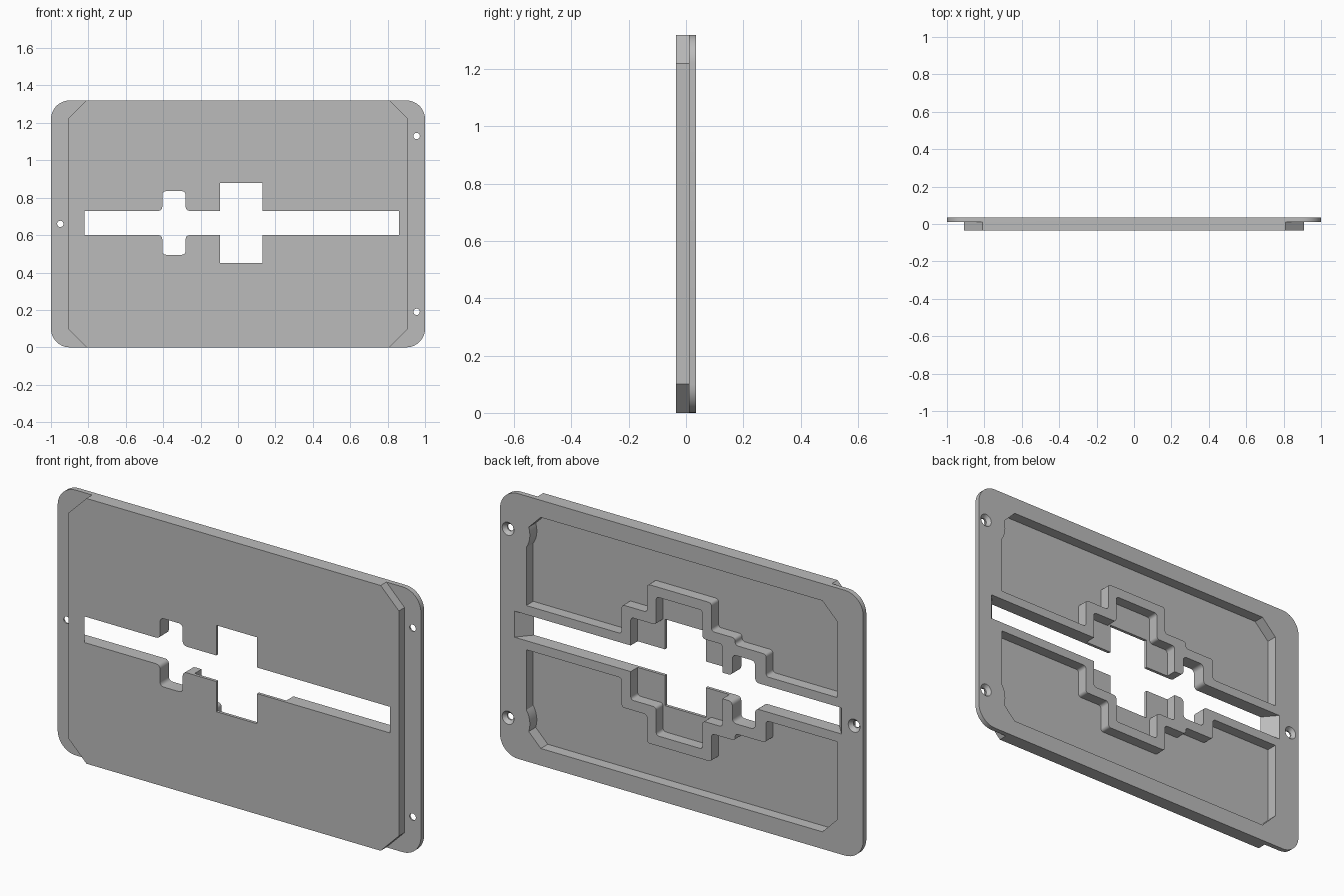
import bpy
import bmesh
from math import pi, radians
from mathutils import Matrix

cube = bpy.data.objects.get("Cube")
if cube:
    bpy.data.objects.remove(cube, do_unlink=True)

MID = 0.66            # height of the centre line
FRONT, BACK = -0.035, 0.035
FLOOR = -0.02         # back face of the thin front sheet
SLOT_MID = 0.665

grey = bpy.data.materials.new("plain_grey")
grey.use_nodes = True
grey.diffuse_color = (0.5, 0.5, 0.5, 1)
shader = next(n for n in grey.node_tree.nodes if n.type == "BSDF_PRINCIPLED")
shader.inputs["Base Color"].default_value = grey.diffuse_color
shader.inputs["Roughness"].default_value = 0.6


def add_object(name, bm):
    bmesh.ops.recalc_face_normals(bm, faces=bm.faces[:])
    mesh = bpy.data.meshes.new(name)
    bm.to_mesh(mesh)
    bm.free()
    mesh.materials.append(grey)
    obj = bpy.data.objects.new(name, mesh)
    bpy.context.collection.objects.link(obj)
    return obj


def prism(name, outline, y0, y1, radius=0, segments=4, rounded=lambda x: True):
    """Extrude an x-z outline along y and round its chosen corners."""
    bm = bmesh.new()
    face = bm.faces.new([bm.verts.new((x, y0, z)) for x, z in outline])
    new = bmesh.ops.extrude_face_region(bm, geom=[face])["geom"]
    moved = [v for v in new if isinstance(v, bmesh.types.BMVert)]
    bmesh.ops.translate(bm, verts=moved, vec=(0, y1 - y0, 0))
    if radius:
        edges = [e for e in bm.edges
                 if abs(e.verts[0].co.y - e.verts[1].co.y) > 0.001
                 and rounded(e.verts[0].co.x)]
        bmesh.ops.bevel(bm, geom=edges, offset=radius, segments=segments,
                        profile=0.5, affect="EDGES")
    return add_object(name, bm)


def cone(name, x, z, y0, y1, r0, r1, sides=24):
    bm = bmesh.new()
    turn = Matrix.Translation((x, (y0 + y1) / 2, z)) @ Matrix.Rotation(-pi / 2, 4, "X")
    bmesh.ops.create_cone(bm, cap_ends=True, segments=sides, radius1=r0,
                          radius2=r1, depth=y1 - y0, matrix=turn)
    return add_object(name, bm)


def mirrored(top):
    """Close an upper outline with its reflection below the slot line."""
    return top + [(x, 2 * SLOT_MID - z) for x, z in reversed(top)]


def cut(target, cutter):
    mod = target.modifiers.new("cut", "BOOLEAN")
    mod.operation = "DIFFERENCE"
    mod.solver = "EXACT"
    mod.object = cutter
    bpy.context.view_layer.objects.active = target
    bpy.ops.object.modifier_apply(modifier=mod.name)
    bpy.data.objects.remove(cutter, do_unlink=True)


# Rounded plate
plate = prism("slotted_cover_plate", [(-1, 0), (1, 0), (1, 1.32), (-1, 1.32)],
              FRONT, BACK, 0.1, 10)

# Step the front back at both ends, leaving a chamfered raised slab
for s in (-1, 1):
    step = [(0.71, 1.42), (0.91, 1.22), (0.91, 0.1), (0.71, -0.1), (1.1, -0.1), (1.1, 1.42)]
    cut(plate, prism("end_step", [(s * x, z) for x, z in step], -0.1, 0.01))

# Back pocket, interrupted by the stepped rim and the screw bosses
px, pz, c = 0.855, 0.575, 0.08
pocket = prism("back_pocket",
               [(px, MID + pz - c), (px - c, MID + pz), (c - px, MID + pz), (-px, MID + pz - c),
                (-px, MID - pz + c), (c - px, MID - pz), (px - c, MID - pz), (px, MID - pz + c)],
               FLOOR, 0.08)
rim = mirrored([(-1.2, 0.775), (-0.465, 0.775), (-0.465, 0.885), (-0.295, 0.885),
                (-0.295, 0.92), (-0.165, 0.92), (-0.165, 1.06), (0.19, 1.06),
                (0.19, 0.92), (0.33, 0.92), (0.33, 0.775), (1.2, 0.775)])
cut(pocket, prism("rim_outline", rim, -0.1, 0.15, 0.015))
screws = [(0.955, 1.13), (0.955, 0.19), (-0.95, MID)]
for x, z in screws[:2]:
    cut(pocket, cone("screw_boss", x, z, -0.1, 0.15, 0.12, 0.12, 40))
cut(plate, pocket)

# Stepped cavity inside the rim
cavity = mirrored([(-0.225, 0.87), (-0.115, 0.87), (-0.115, 1.01),
                   (0.14, 1.01), (0.14, 0.87), (0.28, 0.87)])
cut(plate, prism("inner_cavity", cavity, FLOOR, 0.08, 0.015))

# Through slot with a rounded cross, a square window and sloping ends
slot = mirrored([(-0.82, 0.73), (-0.405, 0.73), (-0.405, 0.835), (-0.28, 0.835),
                 (-0.28, 0.73), (-0.095, 0.73), (-0.095, 0.88), (0.13, 0.88),
                 (0.13, 0.73), (0.86, 0.73)])
slot_cutter = prism("through_slot", slot, -0.045, 0.045, 0.02,
                    rounded=lambda x: -0.5 < x < -0.2)
for v in slot_cutter.data.vertices:
    if abs(v.co.x) > 0.7:
        side = 1 if v.co.x > 0 else -1
        v.co.x += side * (v.co.y - FRONT) * 0.86
cut(plate, slot_cutter)

# Countersunk screw holes
for x, z in screws:
    cut(plate, cone("screw_hole", x, z, -0.1, 0.1, 0.017, 0.017))
    cut(plate, cone("countersink", x, z, 0.014, 0.04, 0.014, 0.037))

bpy.ops.object.select_all(action="DESELECT")
plate.select_set(True)
bpy.context.view_layer.objects.active = plate
bpy.ops.object.shade_smooth_by_angle(angle=radians(30))
